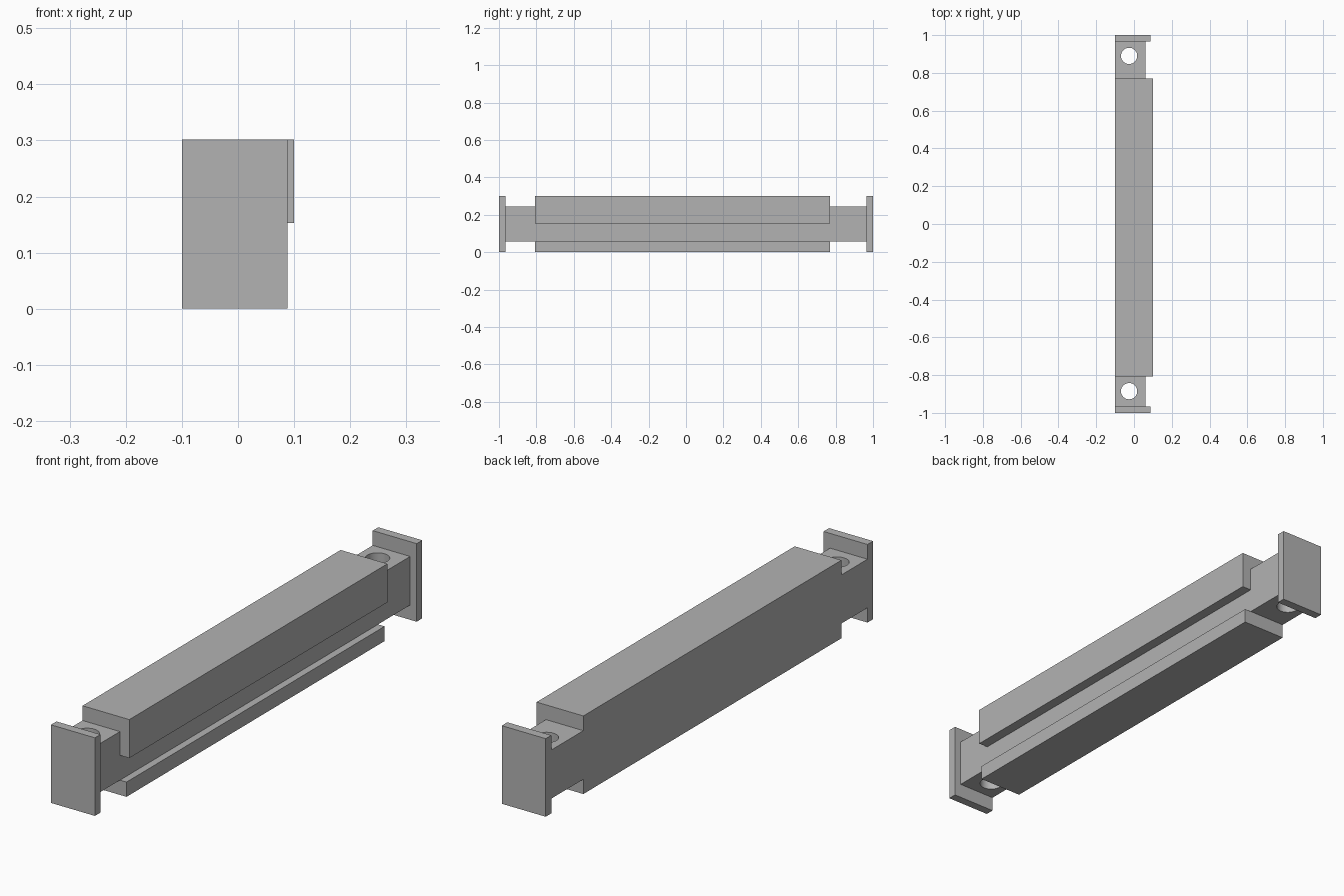
import bpy
import bmesh
from mathutils import Matrix

cube = bpy.data.objects.get("Cube")
if cube:
    bpy.data.objects.remove(cube, do_unlink=True)

grey = bpy.data.materials.new("plain grey")
grey.use_nodes = True
colour = (0.45, 0.45, 0.45, 1)
grey.diffuse_color = colour
grey.node_tree.nodes["Principled BSDF"].inputs["Base Color"].default_value = colour

BACK, CORE, LOWER, UPPER = -0.10, 0.06, 0.088, 0.10   # x of the side faces
CORE_Z, GROOVE_Z, CORE_TOP, TOP = 0.057, 0.153, 0.245, 0.302


def finish(name, bm):
    bmesh.ops.recalc_face_normals(bm, faces=bm.faces)
    mesh = bpy.data.meshes.new(name)
    bm.to_mesh(mesh)
    bm.free()
    mesh.materials.append(grey)
    obj = bpy.data.objects.new(name, mesh)
    bpy.context.collection.objects.link(obj)
    return obj


def extrude_profile(name, profile, y0, y1):
    """Extrude an (x, z) outline along y."""
    bm = bmesh.new()
    face = bm.faces.new([bm.verts.new((x, y0, z)) for x, z in profile])
    grown = bmesh.ops.extrude_face_region(bm, geom=[face])["geom"]
    verts = [v for v in grown if isinstance(v, bmesh.types.BMVert)]
    bmesh.ops.translate(bm, verts=verts, vec=(0, y1 - y0, 0))
    return finish(name, bm)


def rectangle(x0, x1, z0, z1):
    return [(x0, z0), (x1, z0), (x1, z1), (x0, z1)]


def drill(target, x, y, radius):
    """Cut a vertical round hole."""
    bm = bmesh.new()
    bmesh.ops.create_cone(bm, cap_ends=True, segments=48, radius1=radius,
                          radius2=radius, depth=1,
                          matrix=Matrix.Translation((x, y, 0.15)))
    cutter = finish(target.name + "_hole_cutter", bm)
    cutter.hide_render = True
    cutter.hide_viewport = True
    cut = target.modifiers.new("bolt hole", "BOOLEAN")
    cut.operation = "DIFFERENCE"
    cut.solver = "EXACT"
    cut.object = cutter


# Long middle bar with a side groove between the upper and lower lips
extrude_profile("grooved_bar", [
    (BACK, 0), (LOWER, 0), (LOWER, CORE_Z), (CORE, CORE_Z),
    (CORE, GROOVE_Z), (UPPER, GROOVE_Z), (UPPER, TOP), (BACK, TOP),
], -0.807, 0.77)

# Drilled necks and end plates
for label, side, inner, hole in (("front", -1, 0.807, 0.885),
                                 ("back", 1, 0.77, 0.89)):
    neck = extrude_profile(label + "_neck",
                           rectangle(BACK, CORE, CORE_Z, CORE_TOP),
                           side * inner, side * 0.966)
    drill(neck, -0.026, side * hole, 0.043)
    extrude_profile(label + "_end_plate", rectangle(BACK, LOWER, 0, TOP),
                    side * 0.966, side)

# Round the hole walls while keeping the block edges sharp
bpy.context.view_layer.update()
for label in ("front", "back"):
    neck = bpy.data.objects[label + "_neck"]
    bpy.ops.object.select_all(action="DESELECT")
    neck.select_set(True)
    bpy.context.view_layer.objects.active = neck
    bpy.ops.object.modifier_apply(modifier="bolt hole")
    bpy.ops.object.shade_smooth_by_angle(angle=0.5)
    bpy.data.objects.remove(bpy.data.objects[label + "_neck_hole_cutter"],
                            do_unlink=True)
